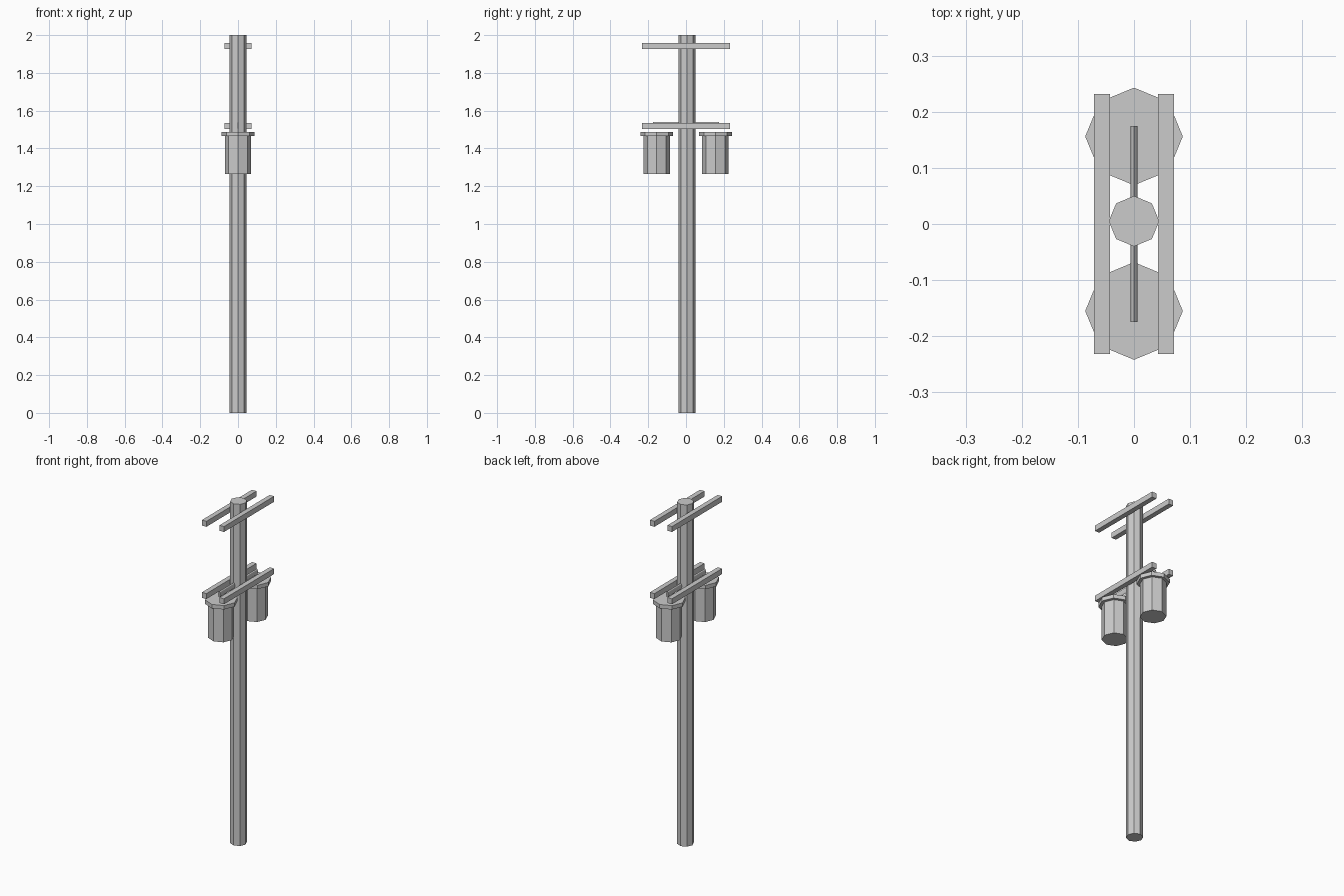
import bpy
from math import pi

if "Cube" in bpy.data.objects:
    bpy.data.objects.remove(bpy.data.objects["Cube"])


def octagon_prism(name, radius, z0, z1, y):
    bpy.ops.mesh.primitive_cylinder_add(
        vertices=8, radius=radius, depth=z1 - z0, location=(0, y, (z0 + z1) / 2))
    bpy.context.object.name = name
    return bpy.context.object


def box(name, size, loc):
    bpy.ops.mesh.primitive_cube_add(size=1, location=loc)
    ob = bpy.context.object
    ob.name = name
    ob.scale = size
    bpy.ops.object.transform_apply(location=False, rotation=False, scale=True)


# Main pole
octagon_prism("pole", 0.045, 0.0, 2.0, 0.005)

# Paired crossarms either side of the pole, at two heights
for level, z in (("upper", 1.943), ("lower", 1.52)):
    for side, x in (("left", -0.057), ("right", 0.057)):
        box(f"{level}_crossarm_{side}", (0.029, 0.464, 0.032), (x, 0, z))

# Transformer cans with overhanging lids
for side, y in (("front", -0.155), ("back", 0.156)):
    octagon_prism(f"transformer_can_{side}", 0.07, 1.265, 1.466, y)
    octagon_prism(f"transformer_lid_{side}", 0.087, 1.465, 1.488, y)

# Flattened support rod running through the pole above the cans
bpy.ops.mesh.primitive_cylinder_add(vertices=8, radius=1, depth=0.35,
                                    location=(0, 0, 1.521), rotation=(pi / 2, 0, 0))
rod = bpy.context.object
rod.name = "support_rod"
rod.scale = (0.0065, 0.018, 1)
